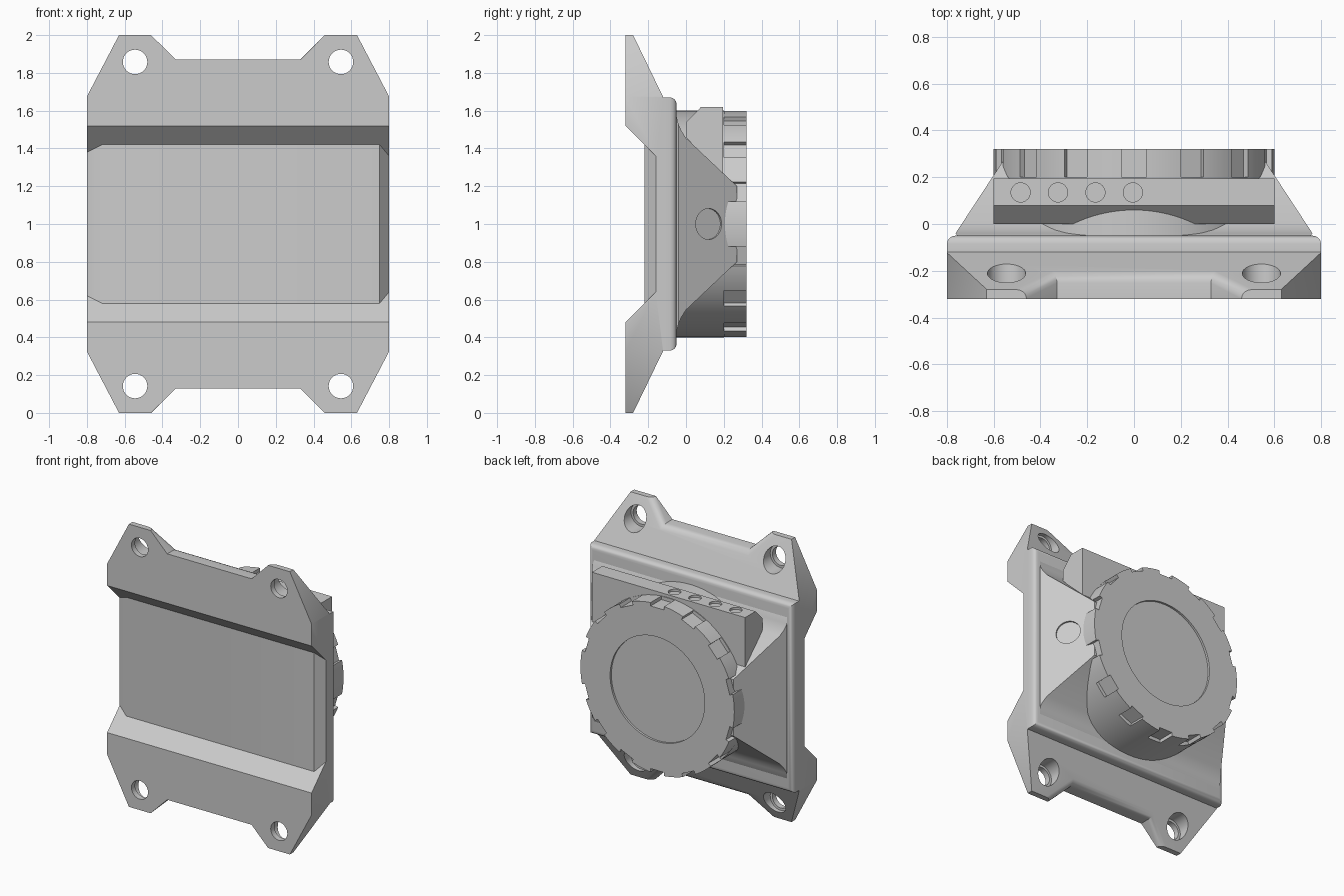
import bpy, bmesh, math
from mathutils import Vector, Matrix

if "Cube" in bpy.data.objects:
    bpy.data.objects.remove(bpy.data.objects["Cube"])


def make(name, bm):
    bmesh.ops.recalc_face_normals(bm, faces=bm.faces)
    me = bpy.data.meshes.new(name)
    bm.to_mesh(me)
    bm.free()
    ob = bpy.data.objects.new(name, me)
    bpy.context.collection.objects.link(ob)
    return ob


def loft(name, rings):
    """Closed solid skinned through rings of equal point count."""
    bm = bmesh.new()
    vs = [[bm.verts.new(p) for p in r] for r in rings]
    n = len(vs[0])
    for a, b in zip(vs, vs[1:]):
        for i in range(n):
            j = (i + 1) % n
            bm.faces.new((a[i], a[j], b[j], b[i]))
    bm.faces.new(vs[0])
    bm.faces.new(vs[-1])
    return make(name, bm)


def cylinder(name, center, axis, r, depth, seg=32):
    bm = bmesh.new()
    rot = Vector((0, 0, 1)).rotation_difference(Vector(axis)).to_matrix().to_4x4()
    bmesh.ops.create_cone(bm, cap_ends=True, segments=seg, radius1=r, radius2=r,
                          depth=depth, matrix=Matrix.Translation(center) @ rot)
    return make(name, bm)


def boolean(ob, other, op='DIFFERENCE'):
    m = ob.modifiers.new("bool", 'BOOLEAN')
    m.operation, m.object, m.solver = op, other, 'EXACT'
    bpy.context.view_layer.objects.active = ob
    bpy.ops.object.modifier_apply(modifier=m.name)
    bpy.data.objects.remove(other)


def smooth(ob):
    bpy.ops.object.select_all(action='DESELECT')
    ob.select_set(True)
    bpy.context.view_layer.objects.active = ob
    bpy.ops.object.shade_smooth_by_angle(angle=math.radians(30))


# Mounting plate: eared outline intersected with side profile
q = [(.33, .87), (.46, 1.0), (.63, 1.0), (.8, .675)]
outline = [(x, 1 + z) for x, z in q] + [(x, 1 - z) for x, z in reversed(q)]
outline += [(-x, 1 - z) for x, z in q] + [(-x, 1 + z) for x, z in reversed(q)]
plate = loft("mounting_plate", [[(x, y, z) for x, z in outline] for y in (-.4, .1)])
h = [(-.32, 1.05), (-.304, 1.05), (-.12, .67), (-.05, .67)]
side = [(y, 1 + z) for y, z in h] + [(y, 1 - z) for y, z in reversed(h)]
boolean(plate, loft("cut", [[(x, y, z) for y, z in side] for x in (-1, 1)]), 'INTERSECT')

# Rounded plate shoulders and rounded saddle between the ears
bm = bmesh.new()
bm.from_mesh(plate.data)
bmesh.ops.remove_doubles(bm, verts=bm.verts, dist=1e-4)


def rounded(e):
    a, b = (v.co for v in e.verts)
    shoulder = min(a.y, b.y) > -.06
    saddle = all(abs(c.x) < .47 and abs(c.z - 1) > .86 and -.3 < c.y < -.15 for c in (a, b))
    return (shoulder or saddle) and len(e.link_faces) == 2 and e.calc_face_angle(0) > .3


bmesh.ops.bevel(bm, geom=[e for e in bm.edges if rounded(e)], offset=.035,
                segments=4, profile=.5, affect='EDGES', clamp_overlap=True)
bmesh.ops.recalc_face_normals(bm, faces=bm.faces)
bm.to_mesh(plate.data)
bm.free()

# Channel across the mounting side, deeper at both ends
stations = [(-.9, -.13), (-.72, -.22), (.75, -.22), (.85, -.10)]
boolean(plate, loft("cut", [[(x, -.33, .47), (x, -.33, 1.53), (x, f, 1.2 - f), (x, f, .8 + f)]
                            for x, f in stations]))

# Screw holes with counterbores
for sx in (-1, 1):
    for z in (.142, 1.858):
        boolean(plate, cylinder("cut", (sx * .545, -.2, z), (0, 1, 0), .065, .5))
        boolean(plate, cylinder("cut", (sx * .545, -.13, z), (0, 1, 0), .082, .3))
smooth(plate)

# Tapered housing behind the dial, flared at its foot
rings = []
for y, hz in [(-.07, .6), (-.05, .57), (-.04, .53), (-.025, .495), (0, .455), (.27, .2)]:
    hx = .56 + .656 * (.27 - max(y, -.04))
    if y < -.04:
        hx = .755
    rings.append([(-hx, y, 1 - hz), (hx, y, 1 - hz), (hx, y, 1 + hz), (-hx, y, 1 + hz)])
housing = loft("tapered_housing", rings)
boolean(housing, cylinder("cut", (.658, .12, 1), (.836, .549, 0), .082, .024, 48))
smooth(housing)

# Drum under the dial
smooth(cylinder("drum", (0, .055, 1), (0, 1, 0), .6, .29, 128))

# Top block with four indicator recesses
prof = [(0, 1.54), (.08, 1.62), (.195, 1.62), (.195, 1.25), (0, 1.46)]
block = loft("top_block", [[(x, y, z) for y, z in prof] for x in (-.6, .6)])
for x in (-.485, -.325, -.165, -.005):
    boolean(block, cylinder("cut", (x, .135, 1.62), (0, 0, 1), .041, .03))
smooth(block)

# Dial with grip notches and a recessed face
dial = cylinder("dial", (0, .26, 1), (0, 1, 0), .602, .12, 128)
for base in (0, 180):
    for k in range(-3, 4):
        a = math.radians(base + 24.5 * k)
        u, t = Vector((math.sin(a), 0, math.cos(a))), Vector((math.cos(a), 0, -math.sin(a)))
        c = Vector((0, 0, 1))
        boolean(dial, loft("cut", [[c + u * r + t * w + Vector((0, y, 0))
                                    for r, w in ((.575, -.053), (.575, .053), (.7, .053), (.7, -.053))]
                                   for y in (.19, .34)]))
boolean(dial, cylinder("cut", (0, .325, 1), (0, 1, 0), .37, .04, 96))
smooth(dial)
